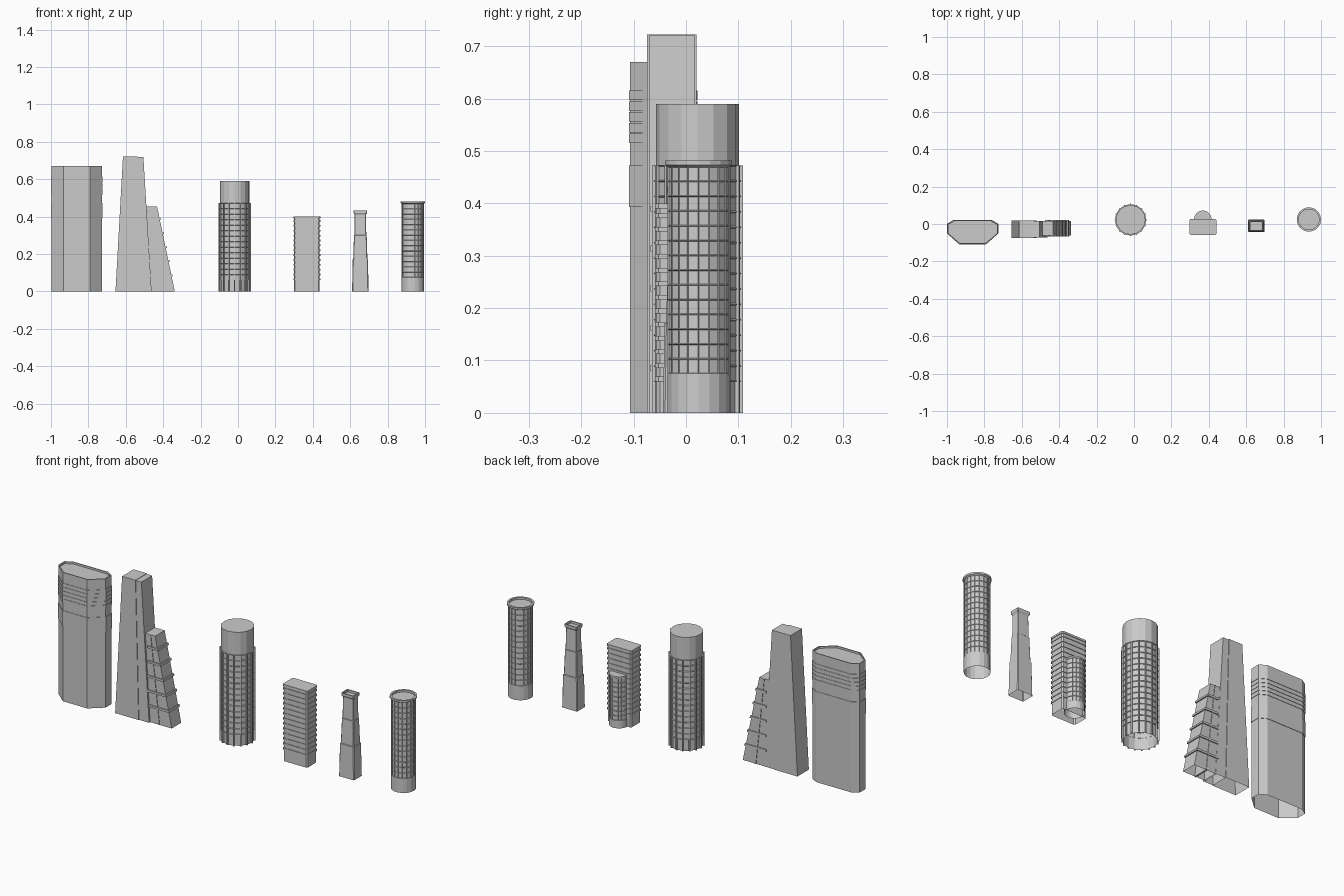
import bpy, bmesh, math

if "Cube" in bpy.data.objects:
    bpy.data.objects.remove(bpy.data.objects["Cube"])


def finish(name, bm):
    mesh = bpy.data.meshes.new(name)
    bm.to_mesh(mesh)
    bm.free()
    ob = bpy.data.objects.new(name, mesh)
    bpy.context.collection.objects.link(ob)
    return ob


def loft(name, centre, outline, steps, windows=(0, 0), frame=0.002, depth=0.002):
    """Stack an outline through (offset, z) steps, open below, closed above.
    Faces between the two window steps get recessed panes."""
    hx = max(abs(p[0]) for p in outline)
    hy = max(abs(p[1]) for p in outline)
    bm = bmesh.new()
    rings = [[bm.verts.new((centre[0] + x * (hx + o) / hx,
                            centre[1] + y * (hy + o) / hy, z)) for x, y in outline]
             for o, z in steps]
    n, panes = len(outline), []
    for k in range(len(rings) - 1):
        a, b = rings[k], rings[k + 1]
        for i in range(n):
            j = (i + 1) % n
            f = bm.faces.new((a[i], a[j], b[j], b[i]))
            if windows[0] <= k < windows[1]:
                panes.append(f)
    bm.faces.new(rings[-1])
    bm.normal_update()
    if panes:
        bmesh.ops.inset_individual(bm, faces=panes, thickness=frame, depth=-depth)
    return finish(name, bm)


def slice_xz(name, profile, y0, y1, open_bottom=False):
    """Extrude a front profile (counter-clockwise, base edge first) along y."""
    bm = bmesh.new()
    f = [bm.verts.new((x, y0, z)) for x, z in profile]
    b = [bm.verts.new((x, y1, z)) for x, z in profile]
    bm.faces.new(f)
    bm.faces.new(b[::-1])
    for i in range(1 if open_bottom else 0, len(f)):
        j = (i + 1) % len(f)
        bm.faces.new((f[j], f[i], b[i], b[j]))
    return finish(name, bm)


def circle(r, n):
    return [(r * math.cos(2 * math.pi * i / n), r * math.sin(2 * math.pi * i / n)) for i in range(n)]


def chamfered(hx, hy, c):
    return [(hx - c, -hy), (hx, c - hy), (hx, hy - c), (hx - c, hy),
            (c - hx, hy), (-hx, hy - c), (-hx, c - hy), (c - hx, -hy)]


def floors(z0, z1, n, o=0.0):
    return [(o, z0 + (z1 - z0) * i / n) for i in range(n + 1)]


def band(z0, z1, o):
    return [(0, z0), (o, z0), (o, z1), (0, z1)]


# Broad eight-sided tower with bands and a parapet
octagon = [(0.07, -0.0635), (0.1355, -0.007), (0.1355, 0.043), (0.1, 0.0635),
           (-0.1, 0.0635), (-0.1355, 0.043), (-0.1355, -0.007), (-0.07, -0.0635)]
steps = [(0, 0)] + band(0.393, 0.472, 0.002)
for i in range(5):
    steps += band(0.515 + i * 0.0205, 0.533 + i * 0.0205, 0.002)
steps += [(0, 0.67), (-0.005, 0.67), (-0.005, 0.66)]
loft("broad_tower", (-0.8625, -0.0435), octagon, steps)

# Tapered tower in two slabs
slice_xz("tapered_tower_main", [(-0.655, 0), (-0.52, 0), (-0.538, 0.722), (-0.615, 0.722)],
         -0.074, 0.02, True)
slice_xz("tapered_tower_side", [(-0.52, 0), (-0.462, 0), (-0.506, 0.72), (-0.538, 0.72)],
         -0.071, 0.017, True)

# Sloping wing with ribs and a rail
def slope(z):
    return -0.338 - 0.095 * z / 0.455

slice_xz("sloping_wing", [(-0.468, 0), (slope(0), 0), (slope(0.455), 0.455), (-0.489, 0.455)],
         -0.062, 0.016, True)
slice_xz("wing_rail", [(-0.415, 0), (-0.407, 0), (-0.457, 0.455), (-0.463, 0.455)], -0.065, 0.019)
for i in range(5):
    z0, z1 = 0.08 + i * 0.076, 0.091 + i * 0.076
    slice_xz("wing_rib", [(-0.475, z0), (slope(z0) + 0.006, z0),
                          (slope(z1) + 0.006, z1), (-0.475, z1)], -0.068, 0.021)

# Large round tower: narrow base and crown, windowed drum
cx, cy = -0.018, 0.022
steps = [(0, 0), (0, 0.06)] + floors(0.06, 0.472, 14, 0.005) + [(0, 0.472), (0, 0.59)]
loft("round_tower", (cx, cy), circle(0.079, 16), steps, (2, 16), 0.003, 0.003)
# Fins around the drum
for i in range(16):
    t = math.tau * i / 16
    c, s = math.cos(t), math.sin(t)
    fin = [(r * c - w * s, r * s + w * c)
           for r, w in ((0.078, -0.003), (0.0865, -0.003), (0.0865, 0.003), (0.078, 0.003))]
    loft("drum_fin", (cx, cy), fin, [(0, 0), (0, 0.472)])

# Block tower with projecting floor slabs
steps = [(0, 0)]
for i in range(13):
    z = 0.06 + i * 0.026
    steps += band(z, z + 0.009, 0.003)
steps += [(0, 0.39), (0.003, 0.39), (0.003, 0.4)]
loft("block_tower", (0.368, -0.016), chamfered(0.069, 0.04, 0.006), steps)
# Round stair core behind it
loft("stair_core", (0.368, 0.025), circle(0.047, 18),
     [(0, 0)] + floors(0.04, 0.26, 9) + [(0, 0.268)], (1, 10))

# Stepped slender tower with flared cap
steps = [(0, 0), (-0.003, 0.17), (-0.006, 0.172), (-0.01, 0.30), (-0.012, 0.302),
         (-0.014, 0.41), (-0.008, 0.42), (-0.008, 0.432), (-0.013, 0.432), (-0.013, 0.42)]
loft("slender_tower", (0.654, -0.01), chamfered(0.044, 0.034, 0.004), steps)

# Small round tower with window grid and rimmed roof
steps = [(0, 0)] + floors(0.075, 0.47, 14) + [(0.005, 0.473), (0.005, 0.482),
                                             (-0.005, 0.482), (-0.005, 0.472)]
loft("small_round_tower", (0.935, 0.024), circle(0.06, 18), steps, (1, 15))
